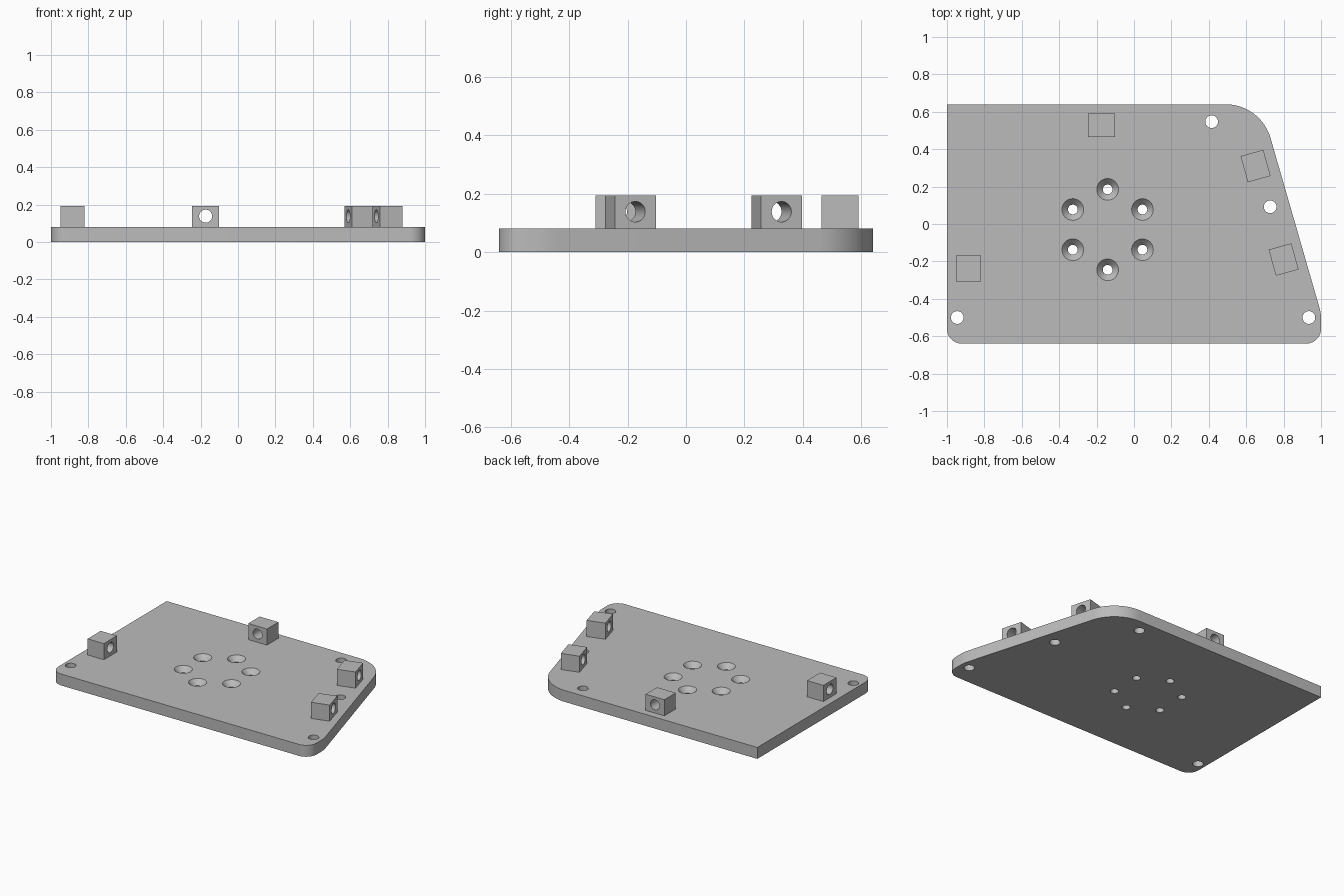
import bpy
import bmesh
from math import sin, cos, radians, pi
from mathutils import Matrix

if "Cube" in bpy.data.objects:
    bpy.data.objects.remove(bpy.data.objects["Cube"])

PLATE_TOP = 0.08
BLOCK_TOP = 0.193
SLANT = radians(15.5)

grey = bpy.data.materials.new("light_grey")
grey.use_nodes = True
colour = (0.5, 0.5, 0.5, 1)
grey.diffuse_color = colour
grey.node_tree.nodes["Principled BSDF"].inputs["Base Color"].default_value = colour


def make_object(name, bm):
    bmesh.ops.recalc_face_normals(bm, faces=bm.faces)
    mesh = bpy.data.meshes.new(name)
    bm.to_mesh(mesh)
    bm.free()
    mesh.materials.append(grey)
    obj = bpy.data.objects.new(name, mesh)
    bpy.context.collection.objects.link(obj)
    return obj


def add_lathe(bm, profile, matrix, sides=32):
    """Closed turned solid from (radius, height) pairs."""
    rings = [[bm.verts.new(matrix @ Matrix.Rotation(2 * pi * i / sides, 4, 'Z')
                           @ Matrix.Translation((r, 0, z)).translation)
              for i in range(sides)] for r, z in profile]
    for low, high in zip(rings, rings[1:]):
        for i in range(sides):
            j = (i + 1) % sides
            bm.faces.new((low[i], low[j], high[j], high[i]))
    bm.faces.new(rings[0][::-1])
    bm.faces.new(rings[-1])


def cut(obj, cutter_bm):
    cutter = make_object("hole_cutter", cutter_bm)
    cutter.hide_render = True
    mod = obj.modifiers.new("holes", 'BOOLEAN')
    mod.operation = 'DIFFERENCE'
    mod.solver = 'EXACT'
    mod.object = cutter
    bpy.ops.object.select_all(action='DESELECT')
    bpy.context.view_layer.objects.active = obj
    obj.select_set(True)
    bpy.ops.object.modifier_apply(modifier=mod.name)
    bpy.data.objects.remove(cutter)
    bpy.ops.object.shade_smooth_by_angle(angle=radians(30))


def arc(cx, cy, r, start, end, steps):
    angles = [radians(start + (end - start) * i / steps) for i in range(steps + 1)]
    return [(cx + r * cos(a), cy + r * sin(a)) for a in angles]


# Base plate: one square corner, one large round, two small rounds
outline = [(-1, 0.64)]
outline += arc(-0.92, -0.56, 0.08, 180, 270, 10)
outline += arc(0.92, -0.56, 0.08, 270, 360, 10)
outline += [(1, -0.49), (0.996, -0.465), (0.988, -0.435)]
outline += arc(0.49, 0.39, 0.25, 15.5, 90, 16)
bm = bmesh.new()
base = bm.faces.new([bm.verts.new((x, y, 0)) for x, y in outline])
extruded = bmesh.ops.extrude_face_region(bm, geom=[base])["geom"]
bmesh.ops.translate(bm, vec=(0, 0, PLATE_TOP),
                    verts=[v for v in extruded if isinstance(v, bmesh.types.BMVert)])
plate = make_object("base_plate", bm)

# Plain mounting holes and a ring of countersunk screw holes
holes = bmesh.new()
for x, y in [(0.415, 0.547), (0.728, 0.092), (0.935, -0.5), (-0.945, -0.5)]:
    add_lathe(holes, [(0.034, -0.05), (0.034, 0.15)], Matrix.Translation((x, y, 0)))
for k in range(6):
    a = radians(90 + 60 * k)
    place = Matrix.Translation((-0.141 + 0.215 * cos(a), -0.03 + 0.215 * sin(a), 0))
    add_lathe(holes, [(0.026, -0.05), (0.026, 0.045),
                      (0.058, PLATE_TOP), (0.058, 0.15)], place)
cut(plate, holes)

# Edge blocks, each bored horizontally towards its nearest plate edge
blocks = [("back_block", -0.173, 0.527, pi / 2),
          ("right_block", -0.885, -0.237, 0),
          ("left_back_block", 0.65, 0.31, SLANT),
          ("left_front_block", 0.8, -0.19, SLANT)]
for name, x, y, angle in blocks:
    bottom = PLATE_TOP - 0.005
    place = Matrix.Translation((x, y, 0)) @ Matrix.Rotation(angle, 4, 'Z')
    size = Matrix.Diagonal((0.126, 0.145, BLOCK_TOP - bottom, 1))
    bm = bmesh.new()
    bmesh.ops.create_cube(bm, size=1, matrix=place
                          @ Matrix.Translation((0, 0, (BLOCK_TOP + bottom) / 2)) @ size)
    block = make_object(name, bm)
    bore = bmesh.new()
    add_lathe(bore, [(0.035, -0.12), (0.035, 0.12)],
              place @ Matrix.Translation((0, 0, 0.138)) @ Matrix.Rotation(pi / 2, 4, 'Y'))
    cut(block, bore)
